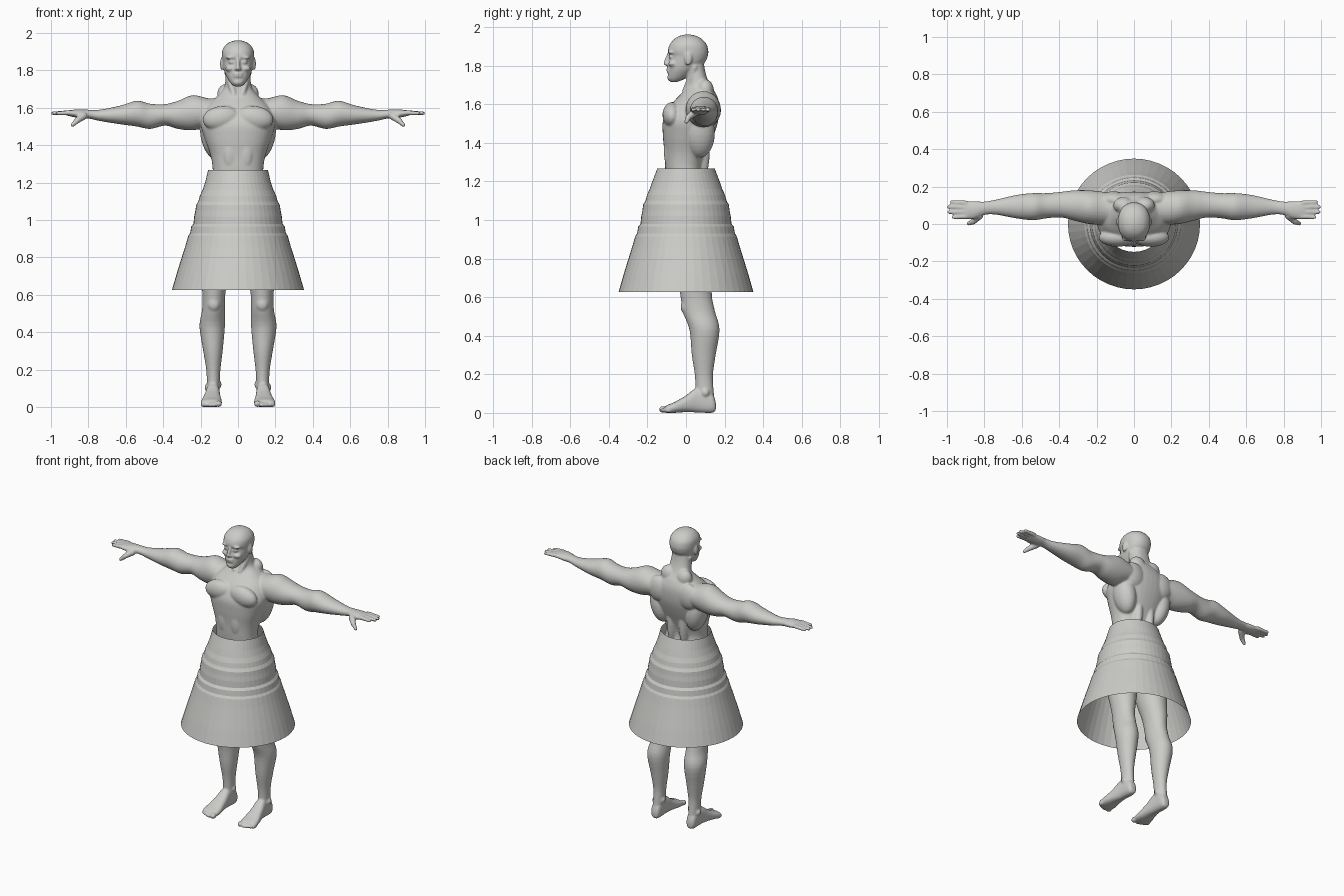
import bpy, bmesh, math
from mathutils import Vector, Matrix

default_cube = bpy.data.objects.get("Cube")
if default_cube:
    bpy.data.objects.remove(default_cube)


def make_material(name, colour):
    mat = bpy.data.materials.new(name)
    mat.use_nodes = True
    mat.diffuse_color = colour
    mat.node_tree.nodes["Principled BSDF"].inputs["Base Color"].default_value = colour
    return mat


def catmull(a, b, c, d, t):
    return 0.5 * (2 * b + (c - a) * t + (2 * a - 5 * b + 4 * c - d) * t * t
                  + (3 * b - a - 3 * c + d) * t ** 3)


def refine(rows, steps=4):
    """Smoothly interpolate a list of cross-section rows."""
    result = []
    for i in range(len(rows) - 1):
        four = [rows[max(i - 1, 0)], rows[i], rows[i + 1], rows[min(i + 2, len(rows) - 1)]]
        for s in range(steps):
            result.append([catmull(*column, s / steps) for column in zip(*four)])
    result.append(rows[-1])
    return result


def loft(bm, axis, rows, sides=28, power=2.0):
    """Closed tube; each row is position on the axis, then min/max of the other two axes."""
    others = [k for k in range(3) if k != axis]
    rings = []
    for pos, u0, u1, v0, v1 in refine(rows):
        ring = []
        for k in range(sides):
            angle = math.tau * k / sides
            c, s = math.cos(angle), math.sin(angle)
            co = Vector()
            co[axis] = pos
            co[others[0]] = (u0 + u1) / 2 + (u1 - u0) / 2 * math.copysign(abs(c) ** (2 / power), c)
            co[others[1]] = (v0 + v1) / 2 + (v1 - v0) / 2 * math.copysign(abs(s) ** (2 / power), s)
            ring.append(bm.verts.new(co))
        rings.append(ring)
    for low, high in zip(rings, rings[1:]):
        for k in range(sides):
            n = (k + 1) % sides
            bm.faces.new((low[k], low[n], high[n], high[k]))
    bm.faces.new(rings[0])
    bm.faces.new(rings[-1])


def symmetric(rows):
    """Rows of height, half width, front, back made into loft rows."""
    return [(z, -w, w, front, back) for z, w, front, back in rows]


def blob(bm, centre, radii, tilt=0.0):
    matrix = Matrix.Translation(centre) @ Matrix.Rotation(tilt, 4, 'Y') @ Matrix.Diagonal((*radii, 1))
    bmesh.ops.create_uvsphere(bm, u_segments=20, v_segments=14, radius=1, matrix=matrix)


def digit(bm, start, end, r0, r1):
    """Tapered finger with a rounded tip."""
    start, end = Vector(start), Vector(end)
    way = end - start
    matrix = Matrix.Translation((start + end) / 2) @ way.to_track_quat('Z', 'Y').to_matrix().to_4x4()
    bmesh.ops.create_cone(bm, cap_ends=True, segments=14, radius1=r0, radius2=r1,
                          depth=way.length, matrix=matrix)
    blob(bm, end, (r1, r1, r1))


grey = make_material("light grey", (0.6, 0.6, 0.58, 1))
bm = bmesh.new()

# Arm from the collar to the knuckles
loft(bm, 0, [
    (.06, .03, .15, 1.5, 1.66), (.15, .0, .17, 1.5, 1.65), (.24, .0, .18, 1.48, 1.668),
    (.32, .018, .18, 1.487, 1.638), (.39, .035, .172, 1.505, 1.62), (.47, .03, .165, 1.487, 1.622),
    (.54, .02, .165, 1.5, 1.638), (.63, .03, .155, 1.512, 1.612), (.74, .05, .13, 1.53, 1.59),
    (.8, .048, .12, 1.543, 1.59), (.85, .028, .122, 1.545, 1.592), (.9, .025, .122, 1.555, 1.588),
    (.915, .035, .115, 1.56, 1.584)])

# Fingers and thumb
for y0, y1, tip in ((.112, .118, .975), (.088, .092, .99), (.064, .064, .988), (.04, .036, .965)):
    digit(bm, (.895, y0, 1.574), (tip, y1, 1.571), .014, .0105)
digit(bm, (.82, .05, 1.56), (.86, .012, 1.532), .021, .016)
digit(bm, (.86, .012, 1.532), (.885, .002, 1.508), .016, .011)

# Leg
loft(bm, 2, [
    (1.04, .03, .18, -.06, .12), (.98, .012, .2, -.08, .135), (.88, .012, .212, -.085, .135),
    (.78, .03, .208, -.07, .13), (.68, .055, .198, -.042, .135), (.6, .068, .19, -.028, .135),
    (.52, .07, .192, -.015, .152), (.43, .07, .206, .018, .174), (.3, .082, .186, .03, .154),
    (.2, .094, .17, .045, .14), (.12, .098, .166, .05, .143), (.03, .102, .164, .05, .15)])
blob(bm, (.13, .0, .55), (.035, .028, .04))
for x, z in ((.1, .12), (.166, .105)):
    blob(bm, (x, .1, z), (.012, .02, .02))

# Foot and toes
loft(bm, 1, [
    (.155, .115, .15, .015, .05), (.135, .102, .164, .0, .1), (.06, .098, .17, .002, .13),
    (.0, .093, .182, .004, .09), (-.06, .086, .197, .0, .056), (-.1, .088, .198, .0, .04),
    (-.11, .1, .185, .005, .03)], power=2.5)
for i, (x, y) in enumerate(((.103, -.118), (.13, -.116), (.15, -.11), (.17, -.1), (.187, -.09))):
    r = .018 if i == 0 else .0125
    blob(bm, (x, y, r), (r, .022, r))

# Chest, back and shoulder muscles
blob(bm, (.09, -.072, 1.545), (.1, .05, .065), .15)
blob(bm, (.135, .07, 1.45), (.065, .08, .13), .2)
blob(bm, (.11, .13, 1.57), (.08, .045, .085))
blob(bm, (.045, .07, 1.38), (.035, .055, .2))
blob(bm, (.055, .1, 1.67), (.055, .045, .06), .5)
blob(bm, (.042, -.09, 1.36), (.04, .025, .09))
blob(bm, (.06, .07, .98), (.085, .085, .1))

# Eye, cheek, ear and neck cord
blob(bm, (.033, -.077, 1.845), (.018, .014, .009))
blob(bm, (.036, -.078, 1.87), (.03, .017, .008), .1)
blob(bm, (.042, -.068, 1.81), (.026, .024, .016))
blob(bm, (.087, .012, 1.835), (.009, .02, .034))
digit(bm, (.02, -.005, 1.665), (.058, .045, 1.79), .016, .016)

# Copy the sided parts to the other half
copied = bmesh.ops.duplicate(bm, geom=bm.verts[:] + bm.edges[:] + bm.faces[:])["geom"]
for v in copied:
    if isinstance(v, bmesh.types.BMVert):
        v.co.x = -v.co.x

# Torso and neck
loft(bm, 2, symmetric([
    (.92, .06, -.03, .07), (.98, .14, -.07, .11), (1.1, .155, -.09, .12), (1.2, .142, -.1, .1),
    (1.27, .135, -.108, .088), (1.35, .148, -.112, .11), (1.44, .18, -.12, .145),
    (1.52, .2, -.118, .168), (1.6, .175, -.075, .172), (1.655, .12, -.025, .155),
    (1.7, .078, .008, .125), (1.76, .066, .0, .102), (1.83, .06, -.01, .09)]), 40, 2.3)

# Head
loft(bm, 2, symmetric([
    (1.715, .022, -.08, -.045), (1.735, .042, -.092, .0), (1.78, .068, -.092, .06),
    (1.82, .078, -.09, .1), (1.85, .083, -.084, .113), (1.875, .086, -.094, .116),
    (1.91, .083, -.084, .107), (1.94, .062, -.058, .08), (1.955, .035, -.03, .05),
    (1.961, .01, -.005, .02)]), 32, 2.2)

# Nose, lips and chin
digit(bm, (0, -.088, 1.862), (0, -.106, 1.812), .009, .012)
blob(bm, (0, -.097, 1.807), (.019, .014, .009))
for z in (1.769, 1.782):
    blob(bm, (0, -.09, z), (.026, .013, .006))
blob(bm, (0, -.083, 1.737), (.026, .014, .017))

bmesh.ops.recalc_face_normals(bm, faces=bm.faces[:])
mesh = bpy.data.meshes.new("body")
bm.to_mesh(mesh)
bm.free()
body = bpy.data.objects.new("body", mesh)
bpy.context.collection.objects.link(body)
mesh.materials.append(grey)

# Fuse the parts into one smooth skin
fuse = body.modifiers.new("fuse", 'REMESH')
fuse.mode = 'VOXEL'
fuse.voxel_size = .006
fuse.use_smooth_shade = True
soften = body.modifiers.new("soften", 'SMOOTH')
soften.factor = .5
soften.iterations = 5

# Skirt: open, stepped and faceted
profile = [(1.267, .16), (1.2, .176), (1.16, .19), (1.13, .204), (1.1, .212), (1.08, .224), (1.05, .228),
           (1.02, .234), (.98, .238), (.965, .25), (.93, .256), (.915, .266), (.86, .282),
           (.8, .301), (.72, .326), (.627, .353)]
sides = 48
bm = bmesh.new()
rings = []
for z, r in profile:
    flat = .93 if z > 1.25 else .99
    rings.append([bm.verts.new((r * math.cos(math.tau * k / sides),
                                r * flat * math.sin(math.tau * k / sides), z)) for k in range(sides)])
for high, low in zip(rings, rings[1:]):
    for k in range(sides):
        n = (k + 1) % sides
        bm.faces.new((low[k], low[n], high[n], high[k]))
mesh = bpy.data.meshes.new("skirt")
bm.to_mesh(mesh)
bm.free()
mesh.materials.append(grey)
bpy.context.collection.objects.link(bpy.data.objects.new("skirt", mesh))
